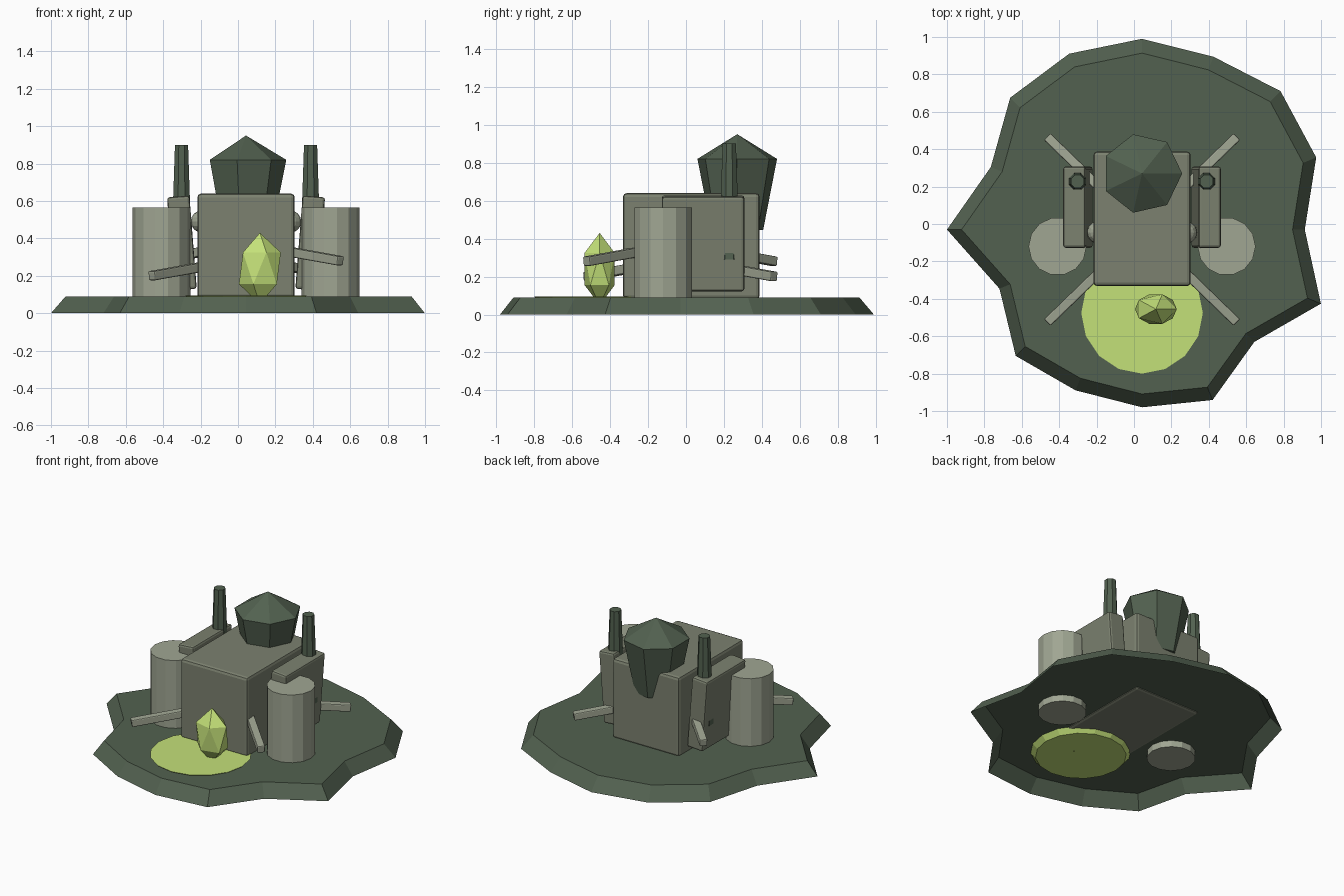
import bpy, bmesh
from math import sin, cos, radians, pi
from mathutils import Vector, Matrix

if "Cube" in bpy.data.objects:
    bpy.data.objects.remove(bpy.data.objects["Cube"])

CX, CY = 0.043, -0.03   # symmetry centre of the outpost


def material(name, r, g, b):
    m = bpy.data.materials.new(name)
    m.diffuse_color = (r, g, b, 1)
    m.use_nodes = True
    m.node_tree.nodes["Principled BSDF"].inputs["Base Color"].default_value = m.diffuse_color
    return m


DARK = material("dark_green", 0.085, 0.12, 0.08)
HULL = material("hull_grey", 0.20, 0.22, 0.16)
PALE = material("pale_grey", 0.35, 0.38, 0.29)
GLOW = material("glow_green", 0.55, 0.75, 0.19)


def finish(name, bm, mat):
    me = bpy.data.meshes.new(name)
    bm.normal_update()
    bm.to_mesh(me)
    bm.free()
    me.materials.append(mat)
    ob = bpy.data.objects.new(name, me)
    bpy.context.collection.objects.link(ob)
    return ob


def box(name, size, matrix, mat, bevel):
    bm = bmesh.new()
    bmesh.ops.create_cube(bm, size=1, matrix=Matrix.Diagonal((*size, 1)))
    bmesh.ops.bevel(bm, geom=bm.edges[:], offset=bevel, segments=2,
                    profile=0.5, affect='EDGES')
    bm.transform(matrix)
    return finish(name, bm, mat)


def lathe(name, x, y, sides, profile, mat, caps=True, turn=0.0, radii=None):
    """Stack of polygon rings; profile holds (radius, z), radius 0 is a tip."""
    bm = bmesh.new()
    radii = radii or [1] * sides
    rings = []
    for r, z in profile:
        if r == 0:
            rings.append([bm.verts.new((x, y, z))] * sides)
        else:
            rings.append([bm.verts.new((x + r * k * cos(turn + 2 * pi * i / sides),
                                        y + r * k * sin(turn + 2 * pi * i / sides), z))
                          for i, k in enumerate(radii)])
    for a, b in zip(rings, rings[1:]):
        for i in range(sides):
            j = (i + 1) % sides
            bm.faces.new(list(dict.fromkeys((a[i], a[j], b[j], b[i]))))
    if profile[-1][0]:
        bm.faces.new(rings[-1])
    if caps and profile[0][0]:
        bm.faces.new(rings[0][::-1])
    return finish(name, bm, mat)


# Ragged ground plate, open underneath
ground = [0.87, 1.008, 1.047, 1.0, 1.02, 1.018, 0.997, 0.875,
          1.043, 0.825, 0.955, 0.93, 0.95, 0.986, 0.849, 1.035]
lathe("ground_plate", CX, CY, 16, [(1, 0), (0.925, 0.09)], DARK,
      caps=False, radii=ground)

# Main block
box("main_block", (0.52, 0.72, 0.56),
    Matrix.Translation((CX, 0.028, 0.36)), HULL, 0.02)

# Faceted tower head sunk into the back of the block
lathe("tower_head", CX, 0.27, 7, [(0.14, 0.445), (0.215, 0.82), (0, 0.95)], DARK)

# Glowing pool and crystal
lathe("pool", CX, -0.475, 16, [(0.29, 0.055), (0.325, 0.095)], GLOW)
bm = bmesh.new()
bmesh.ops.create_icosphere(bm, subdivisions=1, radius=1)
bm.transform(Matrix.Translation((0.117, -0.455, 0.24))
             @ Matrix.Diagonal((0.125, 0.093, 0.19, 1)))
finish("crystal", bm, GLOW)

# Parts on both sides
for side, s in (("left", -1), ("right", 1)):
    lathe(f"{side}_tank", CX + s * 0.452, -0.12, 14,
          [(0.155, 0.045), (0.155, 0.565)], PALE)
    box(f"{side}_panel", (0.12, 0.435, 0.50),
        Matrix.Translation((CX + s * 0.343, 0.09, 0.375))
        @ Matrix.Rotation(s * radians(4.5), 4, 'Y'), HULL, 0.014)
    lathe(f"{side}_chimney", CX + s * 0.345, 0.228, 8,
          [(0.06, 0.29), (0.038, 0.90)], DARK, turn=pi / 8)
    bm = bmesh.new()
    bmesh.ops.create_uvsphere(bm, u_segments=12, v_segments=8, radius=0.06)
    bm.transform(Matrix.Translation((CX + s * 0.235, -0.045, 0.49)))
    finish(f"{side}_joint", bm, PALE)

    # Diagonal struts, alternating in height
    for end, t in (("front", -1), ("back", 1)):
        z = 0.28 if s * t < 0 else 0.20
        a = Vector((CX + s * 0.17, CY + t * 0.17, z + 0.06))
        b = Vector((CX + s * 0.505, CY + t * 0.495, z))
        d = b - a
        rot = d.to_track_quat('X', 'Z').to_matrix().to_4x4()
        box(f"{end}_{side}_strut", (d.length, 0.05, 0.05),
            Matrix.Translation((a + b) / 2) @ rot, PALE, 0.007)
